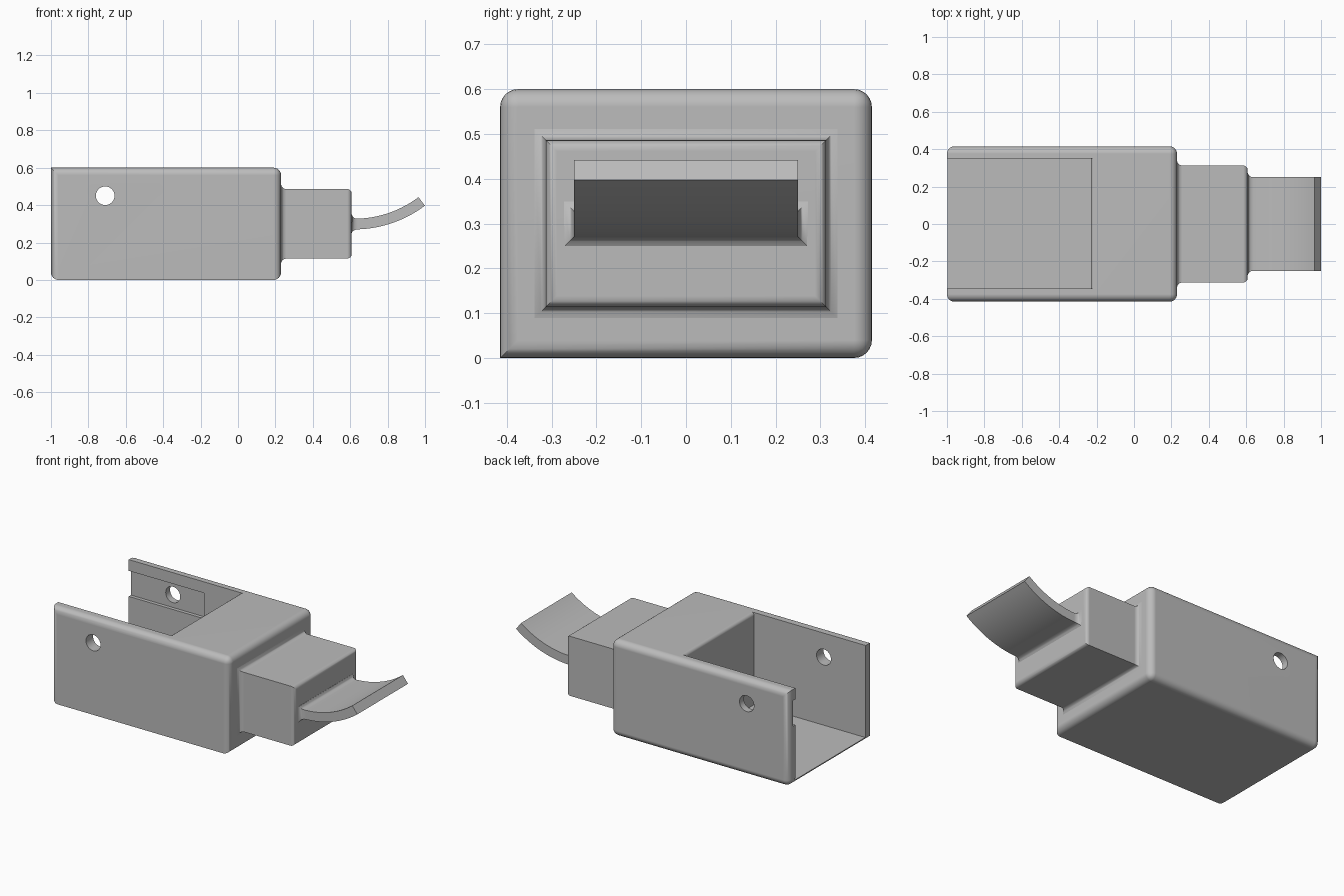
import bpy, bmesh, math
from mathutils import Matrix

cube = bpy.data.objects.get("Cube")
if cube:
    bpy.data.objects.remove(cube, do_unlink=True)

grey = bpy.data.materials.new("plain grey")
grey.use_nodes = True
color = (0.5, 0.5, 0.5, 1)
grey.diffuse_color = color
grey.node_tree.nodes["Principled BSDF"].inputs["Base Color"].default_value = color


def finish(bm, name):
    bmesh.ops.recalc_face_normals(bm, faces=bm.faces[:])
    mesh = bpy.data.meshes.new(name)
    bm.to_mesh(mesh)
    bm.free()
    mesh.materials.append(grey)
    obj = bpy.data.objects.new(name, mesh)
    bpy.context.collection.objects.link(obj)
    return obj


def activate(obj):
    bpy.ops.object.select_all(action='DESELECT')
    obj.select_set(True)
    bpy.context.view_layer.objects.active = obj


def smooth(obj):
    activate(obj)
    bpy.ops.object.shade_smooth_by_angle(angle=math.radians(35))
    mod = obj.modifiers.new("even shading", 'WEIGHTED_NORMAL')
    mod.keep_sharp = True


def add_box(bm, x0, x1, y0, y1, z0, z1):
    mat = Matrix.Translation(((x0 + x1) / 2, (y0 + y1) / 2, (z0 + z1) / 2))
    mat = mat @ Matrix.Diagonal((x1 - x0, y1 - y0, z1 - z0, 1))
    bmesh.ops.create_cube(bm, size=1, matrix=mat)


def loft(rings, name):
    """Skin a list of four-point rings and cap both ends."""
    bm = bmesh.new()
    loops = [[bm.verts.new(p) for p in ring] for ring in rings]
    for a, b in zip(loops, loops[1:]):
        for i in range(4):
            j = (i + 1) % 4
            bm.faces.new((a[i], a[j], b[j], b[i]))
    bm.faces.new(loops[0])
    bm.faces.new(loops[-1])
    obj = finish(bm, name)
    smooth(obj)
    return obj


def cut(obj, cutter):
    cutter.hide_render = True
    mod = obj.modifiers.new("cut", 'BOOLEAN')
    mod.operation = 'DIFFERENCE'
    mod.solver = 'EXACT'
    mod.object = cutter
    activate(obj)
    bpy.ops.object.modifier_apply(modifier=mod.name)
    bpy.data.objects.remove(cutter, do_unlink=True)


def flare(s):
    """Concave quarter round falling from 1 to 0."""
    return 1 - math.sqrt(max(0, 1 - (1 - s) ** 2))


# Housing: rounded block, two edges left square
bm = bmesh.new()
add_box(bm, -1, 0.23, -0.415, 0.415, 0, 0.6)
rounded = []
for e in bm.edges:
    c = (e.verts[0].co + e.verts[1].co) / 2
    open_top = c.x < -0.9 and c.z > 0.5
    front_bottom = c.y < -0.4 and c.z < 0.1
    if not (open_top or front_bottom):
        rounded.append(e)
bmesh.ops.bevel(bm, geom=rounded, offset=0.04, segments=6, profile=0.5,
                affect='EDGES', clamp_overlap=True)
housing = finish(bm, "housing")

# Open channel with a rounded lip at its closed end
profile = [(-1.2, 0.025), (-0.23, 0.025)]
for i in range(5):
    a = math.radians(90 * i / 4)
    profile.append((-0.21 - 0.02 * math.cos(a), 0.58 + 0.02 * math.sin(a)))
profile += [(-0.21, 1), (-1.2, 1)]
bm = bmesh.new()
face = bm.faces.new([bm.verts.new((x, -0.345, z)) for x, z in profile])
side = bmesh.ops.extrude_face_region(bm, geom=[face])["geom"]
bmesh.ops.translate(bm, vec=(0, 0.695, 0),
                    verts=[v for v in side if isinstance(v, bmesh.types.BMVert)])
cut(housing, finish(bm, "channel_cutter"))

# Shallow recess inside the back wall
bm = bmesh.new()
add_box(bm, -1.2, -0.48, 0.3, 0.372, 0.37, 0.53)
cut(housing, finish(bm, "recess_cutter"))

# Pin holes through both walls
bm = bmesh.new()
bmesh.ops.create_cone(bm, cap_ends=True, segments=32, radius1=0.05, radius2=0.05, depth=2,
                      matrix=Matrix.Translation((-0.71, 0, 0.45)) @ Matrix.Rotation(math.pi / 2, 4, 'X'))
cut(housing, finish(bm, "hole_cutter"))
smooth(housing)


# Neck: square block flared at its root and rounded at its tip
def neck_ring(x, grow):
    y, z = 0.313 + grow, 0.186 + grow
    return [(x, sy * y, 0.3 + sz * z) for sy, sz in ((-1, -1), (1, -1), (1, 1), (-1, 1))]


rings = [neck_ring(0.2, 0.025)]
rings += [neck_ring(0.23 + 0.03 * i / 6, 0.025 * flare(i / 6)) for i in range(7)]
for i in range(7):
    a = math.radians(90 * i / 6)
    rings.append(neck_ring(0.583 + 0.025 * math.sin(a), -0.025 * (1 - math.cos(a))))
loft(rings, "neck")


# Tongue: strip bent along an arc, flared where it meets the neck
def tongue_ring(angle, grow):
    s, c = math.sin(angle), math.cos(angle)
    y = 0.25 + grow
    outer, inner = 0.63 + grow, 0.573 - grow
    return [(0.62 + r * s, side * y, 0.9 - r * c)
            for r, side in ((outer, -1), (outer, 1), (inner, 1), (inner, -1))]


root, bend = math.asin(-0.012 / 0.6), math.asin(0.022 / 0.6)
rings = [tongue_ring(root - 0.03, 0.022)]
rings += [tongue_ring(root + (bend - root) * i / 6, 0.022 * flare(i / 6)) for i in range(7)]
tip = math.radians(37)
rings += [tongue_ring(bend + (tip - bend) * i / 16, 0) for i in range(1, 17)]
loft(rings, "tongue")
